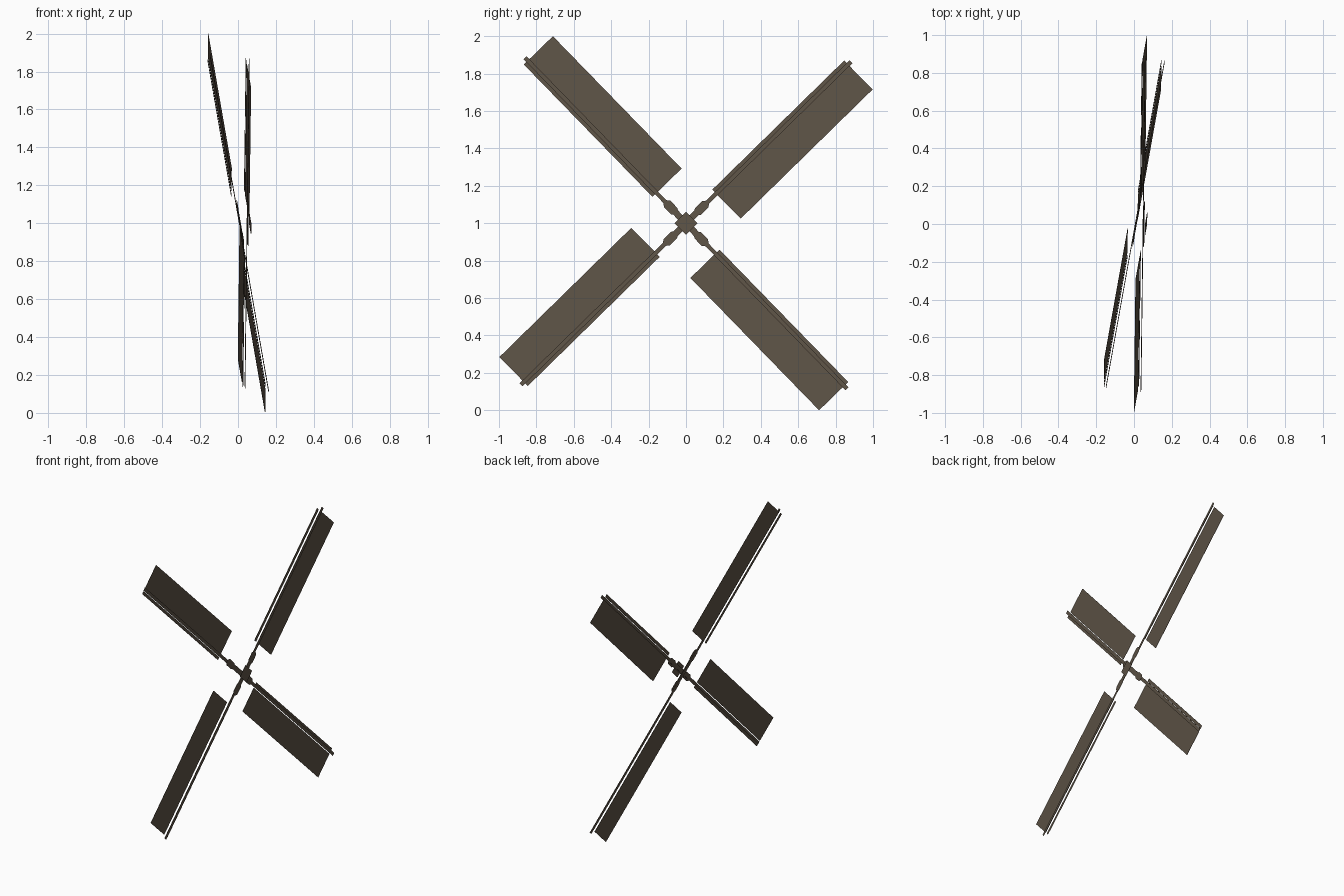
import bpy, bmesh, math

if "Cube" in bpy.data.objects:
    bpy.data.objects.remove(bpy.data.objects["Cube"])

# One dark weathered wood colour
wood = bpy.data.materials.new("dark_wood")
wood.diffuse_color = (0.108, 0.084, 0.060, 1)
wood.use_nodes = True
wood.node_tree.nodes["Principled BSDF"].inputs["Base Color"].default_value = wood.diffuse_color

TILT_Y, TILT_Z = 0.094, -0.083   # lean of the whole rotor plane
THICK = 0.0015


def card(name, outline, angle, depth):
    """Thin board in the leaning rotor plane; outline is (along, across)."""
    c, s = math.cos(math.radians(angle)), math.sin(math.radians(angle))
    bm = bmesh.new()
    rings = []
    for off in (-THICK / 2, THICK / 2):
        ring = []
        for u, v in outline:
            y, z = u * c + v * s, u * s - v * c
            ring.append(bm.verts.new((depth + off + TILT_Y * y + TILT_Z * z, y, z + 1)))
        rings.append(ring)
        bm.faces.new(ring)
    n = len(outline)
    for i in range(n):
        j = (i + 1) % n
        bm.faces.new((rings[0][i], rings[0][j], rings[1][j], rings[1][i]))
    bmesh.ops.recalc_face_normals(bm, faces=bm.faces)
    me = bpy.data.meshes.new(name)
    bm.to_mesh(me)
    bm.free()
    me.materials.append(wood)
    ob = bpy.data.objects.new(name, me)
    bpy.context.collection.objects.link(ob)
    return ob


def rect(u0, u1, v0, v1):
    return [(u0, v0), (u1, v0), (u1, v1), (u0, v1)]


# Clamp half profile, mirrored to a closed outline
half = [(0.0, 0.017), (0.08, 0.017), (0.09, 0.024), (0.145, 0.024), (0.16, 0.012)]
clamp = half + [(u, -v) for u, v in reversed(half)]

# Four sails: one stock runs in front of the other
for i, (angle, depth) in enumerate([(44.4, 0.034), (134.2, -0.007),
                                    (224.4, 0.034), (314.2, -0.007)]):
    tag = str(i + 1)
    card("sail_panel_" + tag, rect(0.226, 1.213, 0.011, 0.187), angle, depth)
    card("leading_board_" + tag, rect(0.226, 1.213, -0.030, -0.009), angle, depth)
    card("spar_" + tag, rect(0.0, 1.235, -0.011, 0.011), angle, depth + 0.014)
    card("clamp_" + tag, clamp, angle, depth + 0.019)

# Square hub plate on the front of the crossing
card("hub_plate", rect(-0.043, 0.043, -0.043, 0.043), 45, 0.064)
